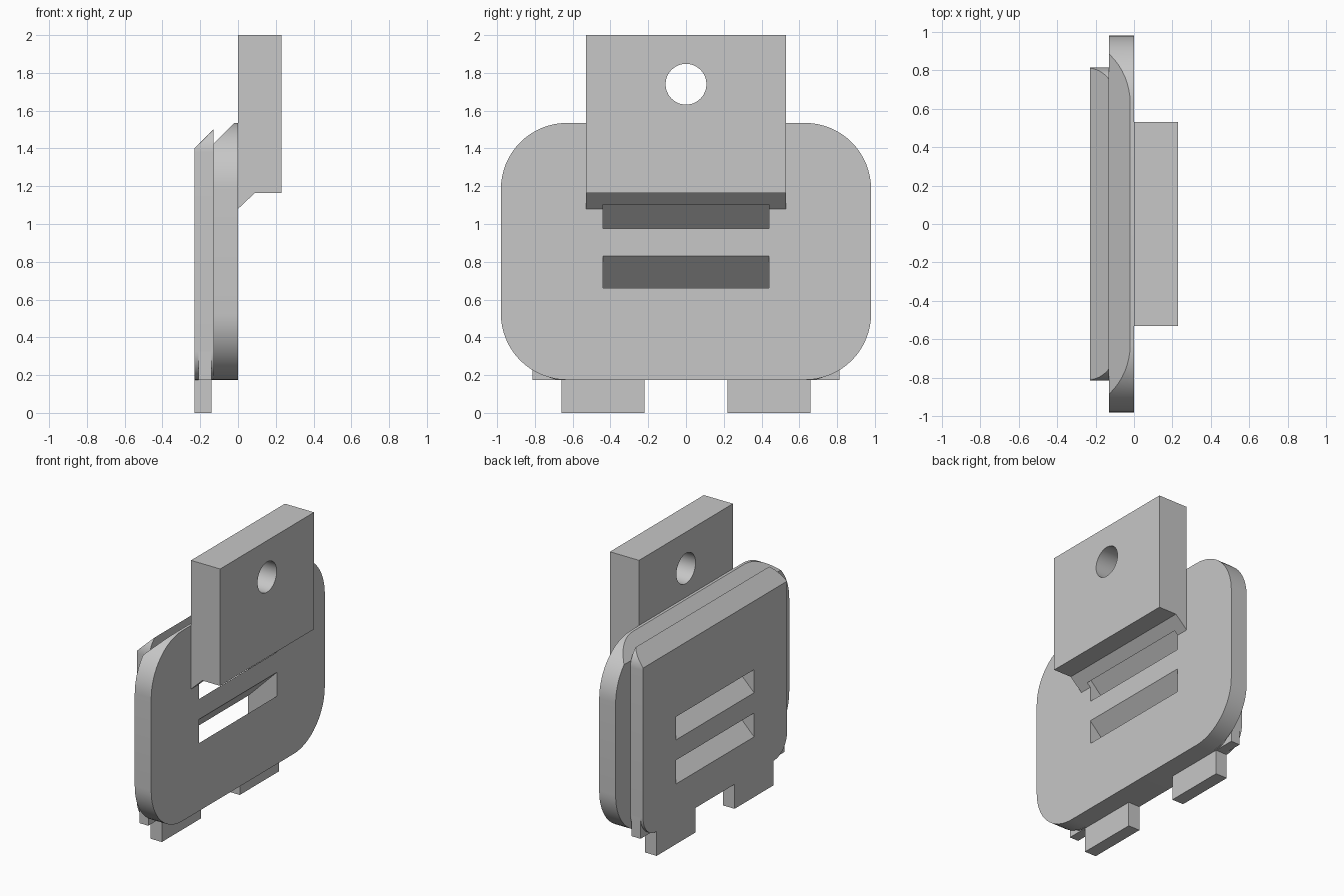
import bpy, bmesh
from math import sin, cos, pi, radians
from mathutils import Vector

if "Cube" in bpy.data.objects:
    bpy.data.objects.remove(bpy.data.objects["Cube"], do_unlink=True)

grey = bpy.data.materials.new("light_grey")
grey.use_nodes = True
grey.diffuse_color = (0.57, 0.57, 0.57, 1)
grey.node_tree.nodes["Principled BSDF"].inputs["Base Color"].default_value = grey.diffuse_color


def prism(name, outline, axis, lo, hi, bevel_height=None):
    """Extrude an outline along x (yz outline) or y (xz outline).
    bevel_height slices the top off along the plane z - x = bevel_height."""
    bm = bmesh.new()
    place = (lambda p: (lo, *p)) if axis == "x" else (lambda p: (p[0], lo, p[1]))
    face = bm.faces.new([bm.verts.new(place(p)) for p in outline])
    out = bmesh.ops.extrude_face_region(bm, geom=[face])
    shift = Vector((hi - lo, 0, 0) if axis == "x" else (0, hi - lo, 0))
    bmesh.ops.translate(bm, vec=shift,
                        verts=[g for g in out["geom"] if isinstance(g, bmesh.types.BMVert)])
    if bevel_height is not None:
        bmesh.ops.bisect_plane(bm, geom=bm.verts[:] + bm.edges[:] + bm.faces[:],
                               plane_co=(0, 0, bevel_height), plane_no=(-1, 0, 1),
                               clear_outer=True)
        bmesh.ops.holes_fill(bm, edges=[e for e in bm.edges if e.is_boundary], sides=0)
    bmesh.ops.recalc_face_normals(bm, faces=bm.faces[:])
    mesh = bpy.data.meshes.new(name)
    bm.to_mesh(mesh)
    bm.free()
    mesh.materials.append(grey)
    obj = bpy.data.objects.new(name, mesh)
    bpy.context.collection.objects.link(obj)
    return obj


def box(y0, y1, z0, z1):
    return [(y0, z0), (y1, z0), (y1, z1), (y0, z1)]


def arc(cy, cz, r, start, sweep, n):
    return [(cy + r * cos(start + sweep * i / n), cz + r * sin(start + sweep * i / n))
            for i in range(n + 1)]


def rounded(half, z0, z1, r):
    centres = [(half - r, z1 - r), (r - half, z1 - r), (r - half, z0 + r), (half - r, z0 + r)]
    return [p for k, (cy, cz) in enumerate(centres)
            for p in arc(cy, cz, r, k * pi / 2, pi / 2, 16)]


def activate(obj):
    bpy.ops.object.select_all(action="DESELECT")
    obj.select_set(True)
    bpy.context.view_layer.objects.active = obj


def cut(obj, cutter):
    mod = obj.modifiers.new("cut", "BOOLEAN")
    mod.operation, mod.solver, mod.object = "DIFFERENCE", "EXACT", cutter
    activate(obj)
    bpy.ops.object.modifier_apply(modifier=mod.name)


# Two stacked plates with sloped top edges
front_plate = prism("front_plate", rounded(0.98, 0.175, 1.535, 0.35), "x", -0.13, 0, 1.555)
back_plate = prism("back_plate", rounded(0.813, 0.175, 1.53, 0.15), "x", -0.23, -0.13, 1.63)

# Hanging tab with a sloped lip and a round hole
hook = [(0, 1.08), (0.09, 1.165), (0.23, 1.165), (0.23, 2), (0, 2)]
hanging_tab = prism("hanging_tab", hook, "y", -0.53, 0.53)
hole = prism("hole_cutter", arc(0, 1.74, 0.108, 0, 2 * pi * 47 / 48, 47), "x", -0.1, 0.4)
cut(hanging_tab, hole)

# Two slanted slots through the plates; the upper one nicks the lip
upper = prism("upper_slot_cutter",
              [(-0.4, 0.575), (0.0775, 1.0525), (-0.005, 1.135), (-0.4, 0.74)], "y", -0.44, 0.44)
lower = prism("lower_slot_cutter",
              [(-0.4, 0.26), (0.1, 0.76), (0.1, 0.93), (-0.4, 0.43)], "y", -0.44, 0.44)
for part in (front_plate, back_plate):
    cut(part, upper)
    cut(part, lower)
cut(hanging_tab, upper)

for cutter in (hole, upper, lower):
    bpy.data.objects.remove(cutter, do_unlink=True)

# Feet and square corner blocks on both sides
for side, s in (("left", 1), ("right", -1)):
    prism(side + "_foot", box(s * 0.22, s * 0.66, 0, 0.175), "x", -0.23, -0.14)
    prism(side + "_corner_block", box(s * 0.66, s * 0.813, 0.175, 0.325), "x", -0.21, -0.14)

# Smooth the round edges only
for part in (front_plate, back_plate, hanging_tab):
    activate(part)
    bpy.ops.object.shade_smooth_by_angle(angle=radians(30))
